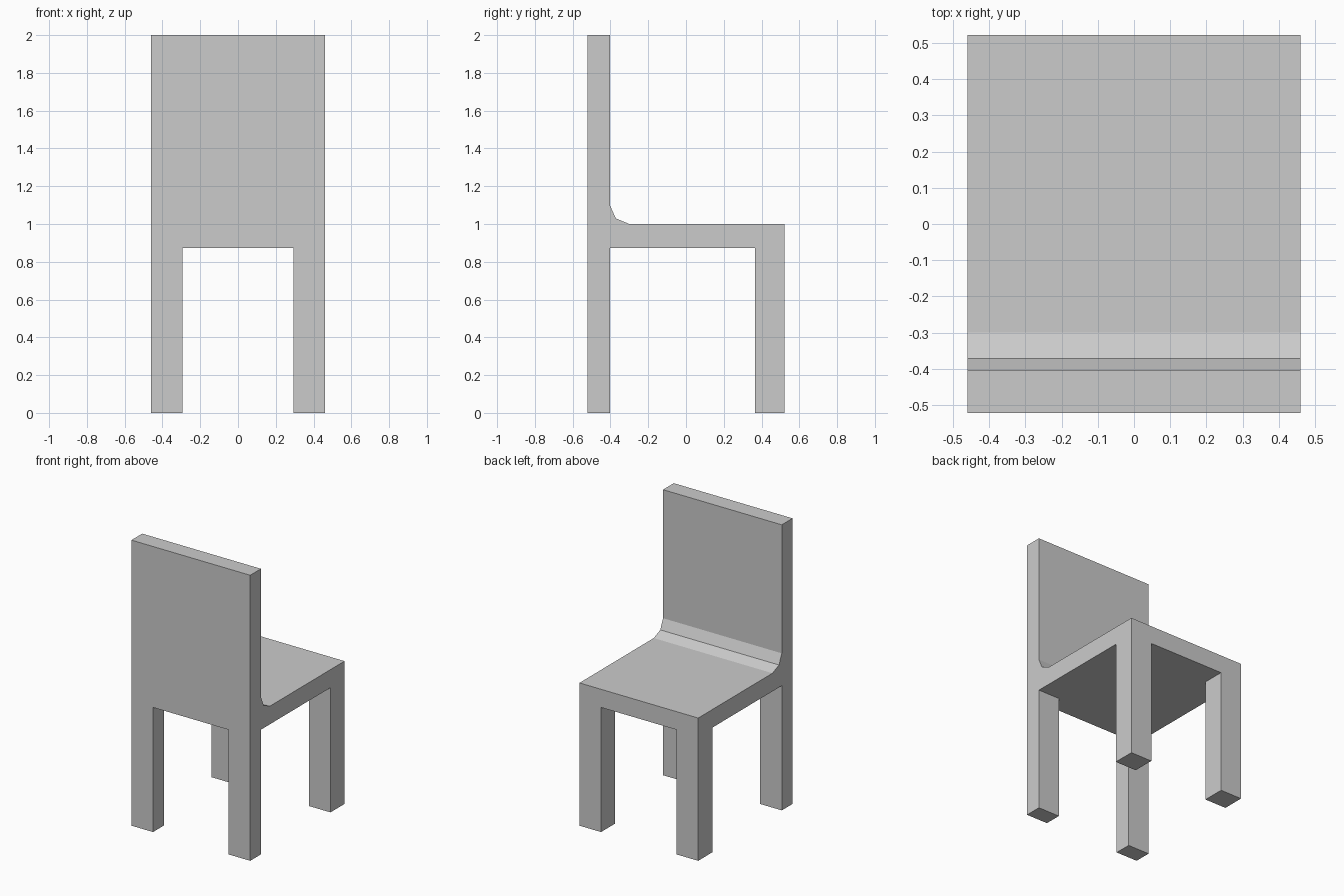
import bpy
import bmesh
from math import radians

if "Cube" in bpy.data.objects:
    bpy.data.objects.remove(bpy.data.objects["Cube"])

SEAT_UNDER = 0.873
LEG_X, HALF_X = 0.293, 0.46

# Side profile (y, z) of the back rest and seat; the last two points mark the leg edges
profile = [
    (-0.522, SEAT_UNDER), (-0.522, 2.0), (-0.403, 2.0),
    (-0.403, 1.10), (-0.372, 1.03), (-0.30, 1.0),
    (0.522, 1.0), (0.522, SEAT_UNDER), (0.366, SEAT_UNDER), (-0.403, SEAT_UNDER),
]
stations = [-HALF_X, -LEG_X, LEG_X, HALF_X]

bm = bmesh.new()
rings = [[bm.verts.new((x, y, z)) for y, z in profile] for x in stations]

# Seat and back: sweep the profile across x, keeping the faces above the legs
n = len(profile)
leg_tops = []
for s in range(3):
    a, b = rings[s], rings[s + 1]
    for i in range(n):
        j = (i + 1) % n
        face = bm.faces.new((a[i], a[j], b[j], b[i]))
        if s != 1 and i in (7, 9):
            leg_tops.append(face)
bm.faces.new(rings[0])
bm.faces.new(rings[-1][::-1])
bmesh.ops.recalc_face_normals(bm, faces=bm.faces)

# Four legs: pull the corner faces of the underside down to the floor
legs = bmesh.ops.extrude_discrete_faces(bm, faces=leg_tops)["faces"]
for face in legs:
    for v in face.verts:
        v.co.z = 0.0

# Weld and merge coplanar faces into clean flat panels
bmesh.ops.remove_doubles(bm, verts=bm.verts, dist=1e-5)
bmesh.ops.dissolve_limit(bm, angle_limit=radians(1), verts=bm.verts, edges=bm.edges)
bmesh.ops.recalc_face_normals(bm, faces=bm.faces)

mesh = bpy.data.meshes.new("chair_frame")
bm.to_mesh(mesh)
bm.free()
chair = bpy.data.objects.new("chair_frame", mesh)
bpy.context.collection.objects.link(chair)
